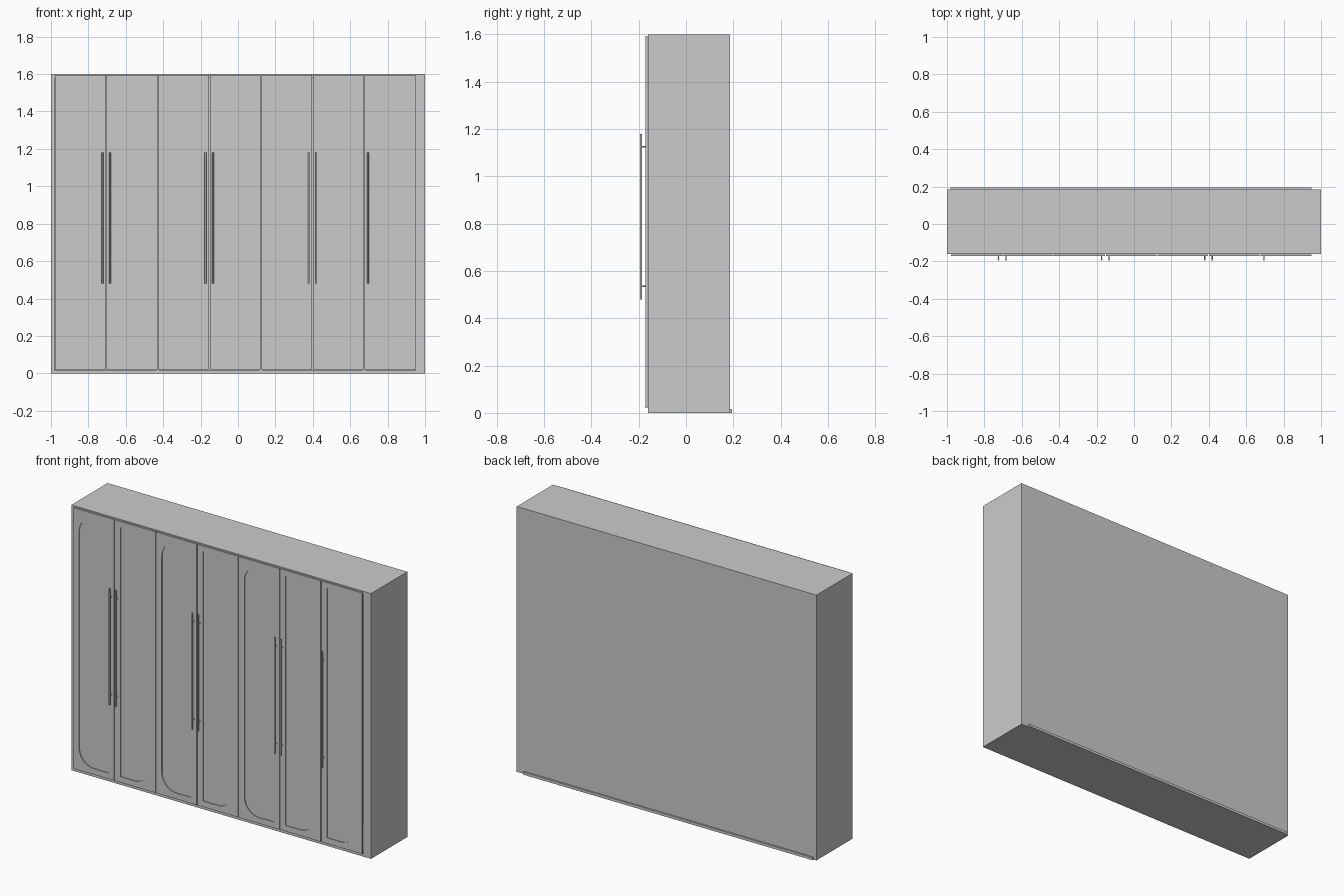
import bpy, bmesh, math
from mathutils import Matrix, Vector

if "Cube" in bpy.data.objects:
    bpy.data.objects.remove(bpy.data.objects["Cube"])

X0, X1 = -0.98, 0.95            # door span
FRONT, BACK = -0.16, 0.185      # carcass depth
DOOR_W = (X1 - X0) / 7


def finish(bm, name):
    bmesh.ops.recalc_face_normals(bm, faces=bm.faces[:])
    me = bpy.data.meshes.new(name)
    bm.to_mesh(me)
    bm.free()
    ob = bpy.data.objects.new(name, me)
    bpy.context.collection.objects.link(ob)
    return ob


def box(name, x0, x1, y0, y1, z0, z1):
    bm = bmesh.new()
    mat = (Matrix.Translation(((x0 + x1) / 2, (y0 + y1) / 2, (z0 + z1) / 2))
           @ Matrix.Diagonal((x1 - x0, y1 - y0, z1 - z0, 1)))
    bmesh.ops.create_cube(bm, size=1, matrix=mat)
    return finish(bm, name)


def door(name, x0, x1, hinge_left):
    """Slab with a shallow recess, rounded on the hinge side only."""
    yf, yr, yb = -0.172, -0.167, -0.162
    z0, z1, r = 0.02, 1.594, 0.1
    a, b, p0, p1 = x0 + 0.038, x1 - 0.038, 0.055, 1.56
    outer = [(x0, z0), (x1, z0), (x1, z1), (x0, z1)]
    # recess outline drawn with the round side on the right
    inner = [(a, p0)]
    for cz, start in ((p0 + r, -90), (p1 - r, 0)):
        for i in range(13):
            t = math.radians(start + i * 7.5)
            inner.append((b - r + r * math.cos(t), cz + r * math.sin(t)))
    inner.append((a, p1))
    if hinge_left:
        inner = [(x0 + x1 - x, z) for x, z in inner]

    bm = bmesh.new()

    def ring(pts, y):
        return [bm.verts.new((x, y, z)) for x, z in pts]

    loops = []
    edges = []
    for pts, depth in ((outer, yb), (inner, yr)):
        f, k = ring(pts, yf), ring(pts, depth)
        n = len(pts)
        edges += [bm.edges.new((f[i], f[(i + 1) % n])) for i in range(n)]
        loops.append((f, k))
    bmesh.ops.triangle_fill(bm, edges=edges, use_beauty=True,
                            normal=Vector((0, -1, 0)))
    for f, k in loops:
        n = len(f)
        for i in range(n):
            j = (i + 1) % n
            bm.faces.new((f[i], f[j], k[j], k[i]))
        bm.faces.new(k)
    return finish(bm, name)


def handle(name, x):
    """Round upright bar on two standoffs."""
    bm = bmesh.new()
    bmesh.ops.create_cone(bm, cap_ends=True, segments=12, radius1=0.005,
                          radius2=0.005, depth=0.7,
                          matrix=Matrix.Translation((x, -0.19, 0.83)))
    for z in (0.535, 1.125):
        bmesh.ops.create_cone(bm, cap_ends=True, segments=8, radius1=0.003,
                              radius2=0.003, depth=0.019,
                              matrix=Matrix.Translation((x, -0.1805, z))
                              @ Matrix.Rotation(math.pi / 2, 4, 'X'))
    ob = finish(bm, name)
    bpy.ops.object.select_all(action='DESELECT')
    ob.select_set(True)
    bpy.context.view_layer.objects.active = ob
    bpy.ops.object.shade_smooth_by_angle(angle=math.radians(40))


# carcass panels
box("left_side", -1, X0, FRONT, BACK, 0, 1.6)
box("right_side", X1, 1, FRONT, BACK, 0, 1.6)
box("top_panel", X0, X1, FRONT, BACK, 1.58, 1.6)
box("back_panel", X0, X1, BACK - 0.015, BACK, 0.016, 1.58)
# floor board pokes out a little at the back
box("floor_board", X0, X1, FRONT, 0.195, 0, 0.016)

# upright dividers behind the hinge seams
for n in (2, 4, 6):
    x = X0 + n * DOOR_W
    box("divider", x - 0.01, x + 0.01, FRONT, BACK - 0.015, 0.016, 1.58)

# seven doors in pairs, the last one single
for i in range(7):
    left, right = X0 + i * DOOR_W, X0 + (i + 1) * DOOR_W
    hinge_left = i in (0, 2, 4)
    door(f"door_{i + 1}", left + 0.002, right - 0.002, hinge_left)
    handle(f"handle_{i + 1}", right - 0.02 if hinge_left else left + 0.02)
